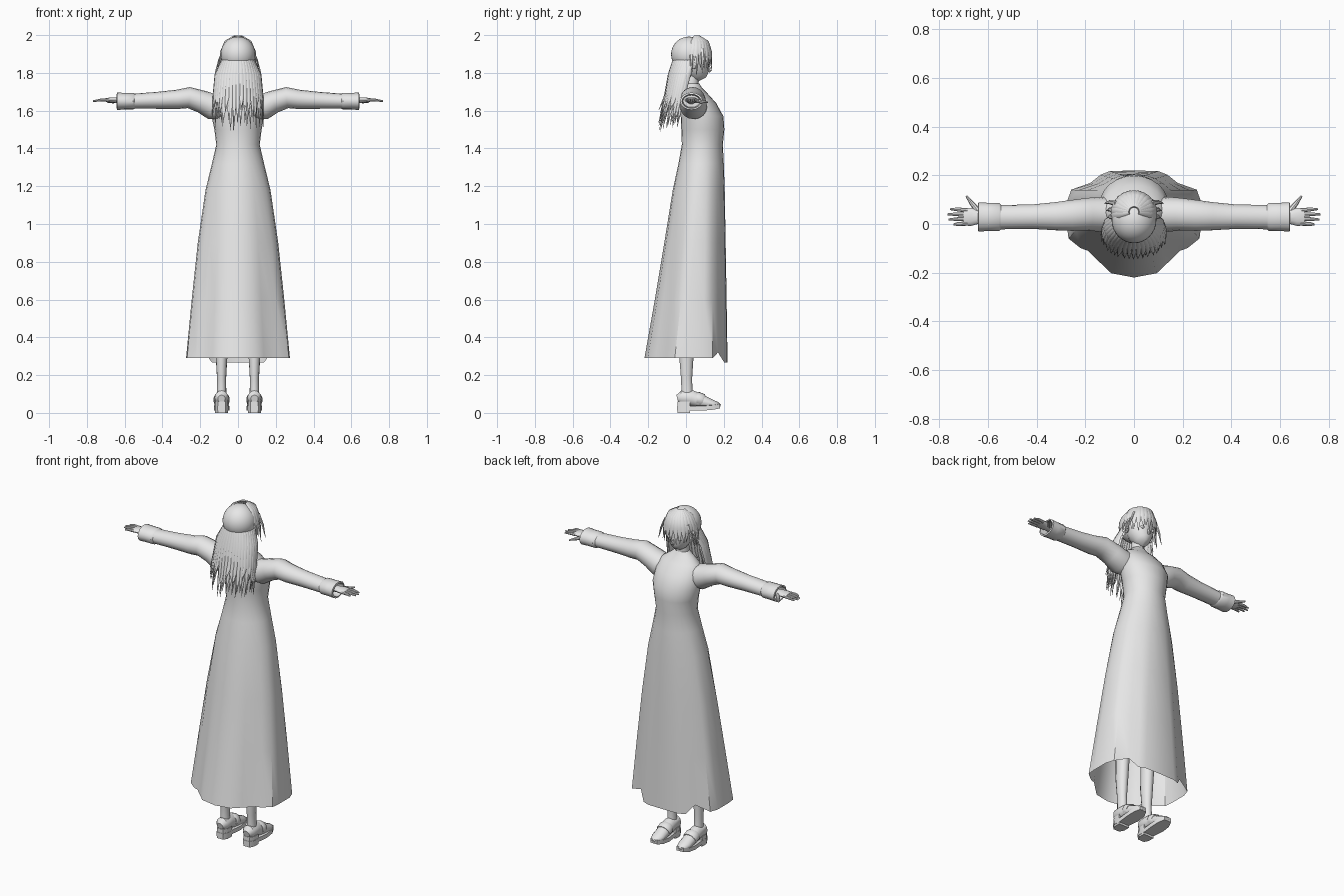
import bpy, bmesh, math, random
from mathutils import Vector

random.seed(4)
if "Cube" in bpy.data.objects:
    bpy.data.objects.remove(bpy.data.objects["Cube"])

grey = bpy.data.materials.new("plain grey")
grey.use_nodes = True
grey.diffuse_color = (0.8, 0.8, 0.8, 1)
grey.node_tree.nodes["Principled BSDF"].inputs["Base Color"].default_value = (0.8, 0.8, 0.8, 1)

X, Y, Z = Vector((1, 0, 0)), Vector((0, 1, 0)), Vector((0, 0, 1))


def finish(bm, name, angle=40):
    bmesh.ops.recalc_face_normals(bm, faces=bm.faces)
    mesh = bpy.data.meshes.new(name)
    bm.to_mesh(mesh)
    bm.free()
    mesh.materials.append(grey)
    ob = bpy.data.objects.new(name, mesh)
    bpy.context.collection.objects.link(ob)
    bpy.ops.object.select_all(action='DESELECT')
    ob.select_set(True)
    bpy.context.view_layer.objects.active = ob
    bpy.ops.object.shade_smooth_by_angle(angle=math.radians(angle))
    return ob


def bridge(bm, rings, caps=True):
    """Skin a list of closed point rings."""
    rows = [[bm.verts.new(p) for p in ring] for ring in rings]
    n = len(rows[0])
    for a, b in zip(rows, rows[1:]):
        for i in range(n):
            j = (i + 1) % n
            bm.faces.new((a[i], a[j], b[j], b[i]))
    if caps:
        bm.faces.new(rows[0])
        bm.faces.new(rows[-1])


def tube(bm, path, out, n=12, caps=True):
    """Path stations are x, y, z, half width, half thickness along out."""
    pts = [Vector(s[:3]) for s in path]
    rings = []
    for i, s in enumerate(path):
        t = (pts[min(i + 1, len(pts) - 1)] - pts[max(i - 1, 0)]).normalized()
        side = t.cross(out).normalized()
        up = side.cross(t)
        angles = [2 * math.pi * k / n for k in range(n)]
        rings.append([pts[i] + side * s[3] * math.cos(a) + up * s[4] * math.sin(a) for a in angles])
    bridge(bm, rings, caps)


def ball(bm, loc, scale, seg=24):
    made = bmesh.ops.create_uvsphere(bm, u_segments=seg, v_segments=seg // 2, radius=1)["verts"]
    for v in made:
        v.co = Vector([v.co[k] * scale[k] + loc[k] for k in range(3)])


# Long dress: an ellipse that turns into a folded hem lower down
hem = [(0, 1), (.36, .99), (.5, .92), (.65, .77), (.94, .64), (1, .42), (1, -.05),
       (.98, -.27), (.8, -.45), (.69, -.5), (.5, -.73), (.34, -.92), (0, -1)]
hem += [(-x, y) for x, y in hem[-2:0:-1]]
sections = [  # height, half width, back, front
    (.29, .275, -.22, .22), (.6, .245, -.165, .215), (.9, .213, -.115, .21),
    (1.18, .172, -.07, .205), (1.32, .138, -.04, .2), (1.42, .115, -.022, .195),
    (1.5, .125, -.025, .203), (1.57, .14, -.028, .198), (1.64, .135, -.03, .16),
    (1.69, .115, -.02, .115), (1.72, .07, -.01, .085), (1.745, .04, 0, .07)]
rings = []
for row, (z, w, back, front) in enumerate(sections):
    fold = min(1, max(0, (1.35 - z) / 1.0))
    ring = []
    for k, (hx, hy) in enumerate(hem):
        a = 2 * math.pi * k / len(hem)
        x = hx * fold + math.sin(a) * (1 - fold)
        y = hy * fold + math.cos(a) * (1 - fold)
        drop = 0
        if row == 0 and k in (0, 1, 2, 22, 23):
            drop = -.023
        if row == 0 and k in (3, 21):
            drop = .03
        ring.append((x * w, (front + back) / 2 + y * (front - back) / 2, z + drop))
    rings.append(ring)
bm = bmesh.new()
bridge(bm, rings, caps=False)
finish(bm, "long_dress")

# Neck and face
bm = bmesh.new()
tube(bm, [(0, .03, 1.69, .042, .042), (0, .03, 1.75, .036, .036), (0, .04, 1.83, .036, .036)], Y)
finish(bm, "neck")
bm = bmesh.new()
tube(bm, [(0, .085, 1.765, .015, .025), (0, .076, 1.782, .042, .046), (0, .06, 1.82, .067, .066),
          (0, .045, 1.87, .079, .078), (0, .04, 1.92, .077, .076), (0, .035, 1.96, .05, .05)], Y, 20)
finish(bm, "face")
bm = bmesh.new()
tube(bm, [(0, .115, 1.845, .004, .005), (0, .127, 1.813, .009, .012), (0, .12, 1.805, .005, .006)], Y, 6)
finish(bm, "nose")
bm = bmesh.new()
for s in (-1, 1):
    ball(bm, (s * .035, .113, 1.843), (.015, .006, .01), 12)
finish(bm, "eyes")
bm = bmesh.new()
for s in (-1, 1):
    ball(bm, (s * .084, .04, 1.845), (.009, .016, .026), 12)
finish(bm, "ears")

# Hair: smooth cap, spiky fringe, side wisps and a loose fall at the back
bm = bmesh.new()
ball(bm, (0, .016, 1.898), (.092, .095, .094), 32)
finish(bm, "hair_cap")
bm = bmesh.new()
for i in range(15):
    a = math.radians(-98 + 14 * i)
    sx, cy = math.sin(a), math.cos(a)
    low = 1.835 + random.uniform(-.02, .025) - .03 * abs(sx)
    tube(bm, [(sx * .02, .05 + .02 * cy, 1.995, .007, .004),
              (sx * .065, .05 + .065 * cy, 1.965, .017, .007),
              (sx * .09, .045 + .088 * cy, 1.91, .017, .006),
              (sx * .092 + random.uniform(-.01, .01), .045 + .092 * cy, low, .001, .001)],
         Vector((sx, cy, .3)), 6)
finish(bm, "fringe")
bm = bmesh.new()
for s in (-1, 1):
    for k in range(3):
        y = .085 - .03 * k
        tube(bm, [(s * .075, y, 1.93, .012, .006), (s * .1, y + .005, 1.87, .009, .005),
                  (s * (.122 - .008 * k), y, 1.8 - .012 * k, .001, .001)], X * s, 6)
finish(bm, "side_wisps")
bm = bmesh.new()
for layer in range(2):
    for i in range(23):
        a = math.radians(-99 + 9 * i)
        sx, cy = math.sin(a), math.cos(a)
        r = 1 - .1 * layer
        end = random.uniform(1.48, 1.6) + .03 * abs(sx)
        tube(bm, [(sx * .085 * r, .018 - .085 * cy * r, 1.865, .012, .006),
                  (sx * .118 * r, -.005 - .085 * cy * r, 1.79, .017, .007),
                  (sx * .128 * r, -.03 - .08 * cy * r, 1.68, .014, .007),
                  (sx * .132 * r + random.uniform(-.008, .008), -.06 - .085 * cy * r, end, .001, .001)],
             Vector((sx, -cy, 0)), 6)
finish(bm, "back_hair")

# Paired parts; the figure looks toward +y, so its own left is -x
for side, s in (("left", -1), ("right", 1)):
    # Sleeve and turned cuff
    bm = bmesh.new()
    arm = [(.08, .04, 1.62, .065, .065), (.14, .04, 1.622, .072, .069), (.19, .04, 1.647, .067, .06),
           (.26, .035, 1.669, .063, .056), (.32, .032, 1.66, .058, .051), (.42, .03, 1.655, .05, .045),
           (.56, .028, 1.65, .05, .039)]
    tube(bm, [(s * p[0], *p[1:]) for p in arm], Z, 16)
    finish(bm, side + "_sleeve")
    bm = bmesh.new()
    cuff = [(.545, .048, .038), (.555, .058, .044), (.6, .058, .044), (.64, .06, .046),
            (.642, .05, .037), (.6, .045, .032)]
    bridge(bm, [[(s * x, .029 + w * math.cos(k * math.pi / 8), 1.65 + h * math.sin(k * math.pi / 8))
                 for k in range(16)] for x, w, h in cuff])
    finish(bm, side + "_cuff")

    # Hand with four fingers and a thumb
    bm = bmesh.new()
    tube(bm, [(s * .59, .028, 1.652, .024, .018), (s * .635, .028, 1.655, .026, .016),
              (s * .67, .029, 1.657, .037, .014), (s * .7, .029, 1.656, .035, .01)], Z, 12)
    for k in range(4):
        y = .002 + .018 * k
        tip = (.742, .762, .767, .755)[k]
        tube(bm, [(s * .685, y, 1.656, .009, .009), (s * .725, y - .002 + .002 * k, 1.656, .008, .008),
                  (s * tip, y - .004 + .003 * k, 1.651, .004, .004)], Z, 8)
    tube(bm, [(s * .635, .045, 1.652, .013, .012), (s * .665, .083, 1.648, .01, .009),
              (s * .69, .115, 1.645, .004, .004)], Z, 8)
    finish(bm, side + "_hand")

    # Leg
    bm = bmesh.new()
    x = s * .087
    tube(bm, [(x, .005, .07, .027, .034), (x, .005, .12, .025, .03), (x, .003, .18, .024, .03),
              (x, .002, .3, .031, .039), (x, .01, .45, .036, .042), (x, .03, .6, .042, .045),
              (x * .9, .05, .9, .06, .062)], Y, 14)
    finish(bm, side + "_leg")

    # Loafer: upper, strap, sole and heel block
    bm = bmesh.new()
    tube(bm, [(x, -.046, .075, .02, .02), (x, -.025, .08, .037, .038), (x, .03, .078, .036, .042),
              (x, .08, .062, .039, .036), (x, .14, .045, .038, .024), (x, .168, .04, .028, .017),
              (x, .182, .036, .01, .008)], Z, 16)
    finish(bm, side + "_shoe_upper")
    bm = bmesh.new()
    tube(bm, [(x, .055, .075, .04, .032), (x, .06, .075, .043, .037), (x, .085, .065, .043, .037),
              (x, .09, .063, .04, .034)], Z, 16)
    finish(bm, side + "_shoe_strap")
    bm = bmesh.new()
    outline = [(.022, -.047), (.036, -.02), (.034, .03), (.041, .09), (.038, .145), (.022, .18)]
    outline += [(-px, py) for px, py in reversed(outline)]
    bridge(bm, [[(x + px, py, z + .012 * max(0, py - .12) / .06) for px, py in outline] for z in (.012, .036)])
    finish(bm, side + "_shoe_sole", 30)
    bm = bmesh.new()
    block = [(.02, -.045), (.034, -.02), (.034, .02), (-.034, .02), (-.034, -.02), (-.02, -.045)]
    bridge(bm, [[(x + px, py, z) for px, py in block] for z in (0, .06)])
    finish(bm, side + "_shoe_heel", 30)
